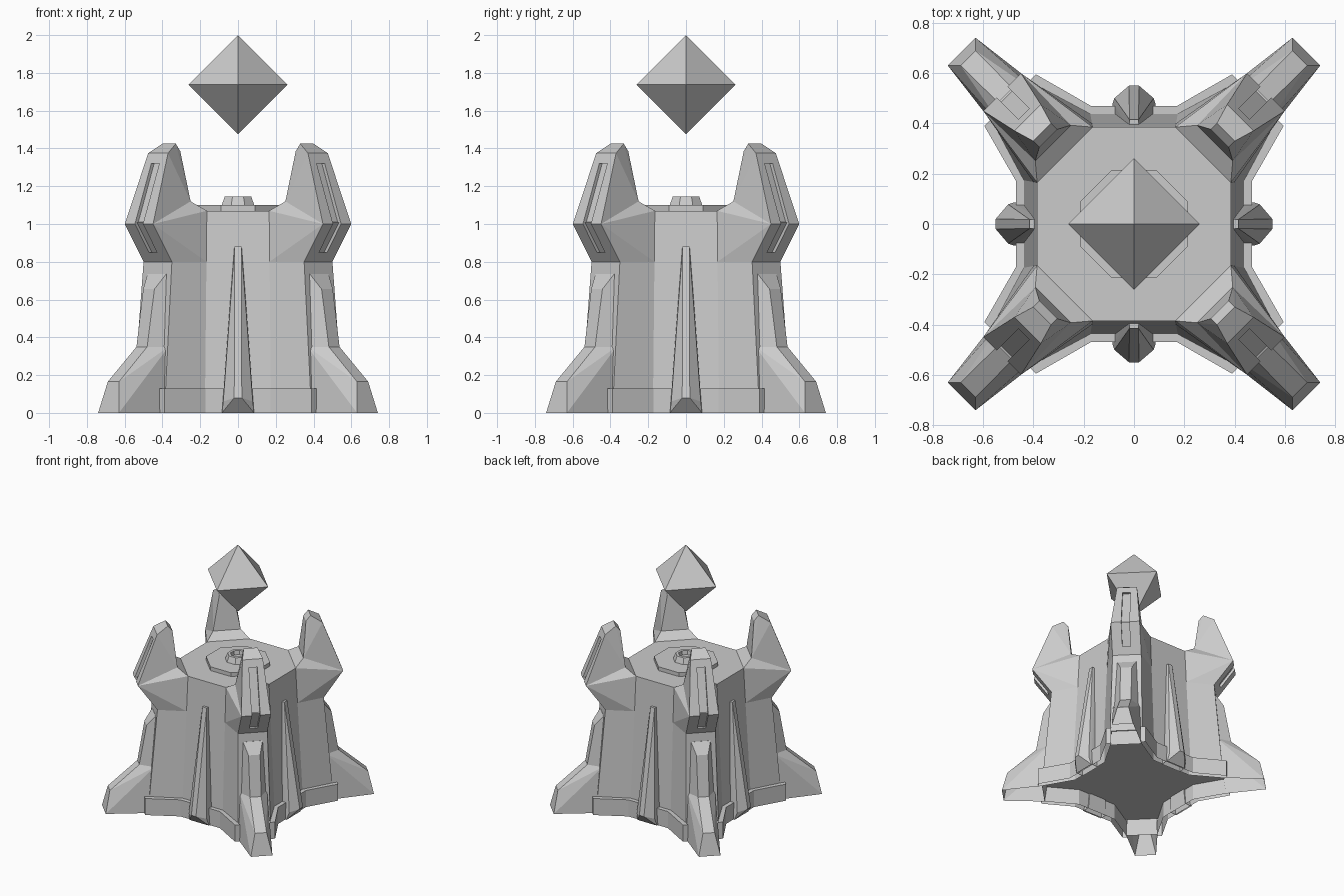
import bpy, bmesh, math
from mathutils import Matrix, Vector

if "Cube" in bpy.data.objects:
    bpy.data.objects.remove(bpy.data.objects["Cube"])

stone = bpy.data.materials.new("stone grey")
stone.use_nodes = True
GREY = (0.6, 0.6, 0.6, 1)
stone.diffuse_color = GREY
stone.node_tree.nodes["Principled BSDF"].inputs["Base Color"].default_value = GREY


def finish(name, bm):
    mesh = bpy.data.meshes.new(name)
    bm.to_mesh(mesh)
    bm.free()
    mesh.materials.append(stone)
    obj = bpy.data.objects.new(name, mesh)
    bpy.context.collection.objects.link(obj)
    return obj


def around(name, bm):
    """Place four copies about the z axis."""
    for i, side in enumerate(("front", "left", "back", "right")):
        part = bm.copy()
        bmesh.ops.rotate(part, verts=part.verts, matrix=Matrix.Rotation(i * math.pi / 2, 3, 'Z'))
        finish(f"{name}_{side}", part)
    bm.free()


def hull(points):
    bm = bmesh.new()
    verts = [bm.verts.new(p) for p in points]
    res = bmesh.ops.convex_hull(bm, input=verts)
    loose = {v for v in res["geom_interior"] + res["geom_unused"] if isinstance(v, bmesh.types.BMVert)}
    bmesh.ops.delete(bm, geom=list(loose), context='VERTS')
    bmesh.ops.dissolve_limit(bm, angle_limit=0.01, verts=bm.verts, edges=bm.edges)
    bmesh.ops.recalc_face_normals(bm, faces=bm.faces)
    return bm


def carve(bm, cutter_bm):
    """Return the solid with the cutter taken away."""
    solid, cutter = finish("solid", bm), finish("cutter", cutter_bm)
    mod = solid.modifiers.new("groove", 'BOOLEAN')
    mod.operation, mod.solver, mod.object = 'DIFFERENCE', 'EXACT', cutter
    result = bmesh.new()
    result.from_object(solid, bpy.context.evaluated_depsgraph_get())
    for obj in (solid, cutter):
        bpy.data.objects.remove(obj)
    return result


def open_bottom(bm):
    """Leave the underside hollow."""
    low = [f for f in bm.faces if max(v.co.z for v in f.verts) < 0.001]
    bmesh.ops.delete(bm, geom=low, context='FACES')
    return bm


def diagonal(r, t, z):
    """Pair of points at distance r along the front left diagonal, t to each side."""
    s = math.sqrt(0.5)
    return [Vector((s * (r + k * t), s * (k * t - r), z)) for k in (-1, 1)]


def pair(x, y, z):
    return [Vector((x, y, z)), Vector((-x, y, z))]


def loft(rings):
    bm = bmesh.new()
    loops = [[bm.verts.new(p) for p in ring] for ring in rings]
    n = len(loops[0])
    for a, b in zip(loops, loops[1:]):
        for i in range(n):
            bm.faces.new((a[i], a[(i + 1) % n], b[(i + 1) % n], b[i]))
    bm.faces.new(loops[0])
    bm.faces.new(loops[-1])
    bmesh.ops.recalc_face_normals(bm, faces=bm.faces)
    return bm


def star_ring(w, d, r, t, z):
    quarter = [Vector((w, -d, z)), *diagonal(r, t, z), Vector((d, -w, z))]
    return [Matrix.Rotation(i * math.pi / 2, 3, 'Z') @ p for i in range(4) for p in quarter]


def octagon(apothem, z):
    r = apothem / math.cos(math.pi / 8)
    return [(r * math.cos((i + .5) * math.pi / 4), r * math.sin((i + .5) * math.pi / 4), z) for i in range(8)]


# Star-shaped tower wall, its floor raised above the ground
finish("tower_wall", loft([star_ring(.174, .438, .66, .118, .125), star_ring(.167, .40, .601, .106, .8)]))

# Upper core with the flat octagonal deck
deck = []
for w, d, z in ((.167, .40, .8), (.165, .385, 1.07)):
    for x, y in ((w, d), (d, w)):
        deck += pair(x, y, z) + pair(x, -y, z)
finish("upper_core", hull(deck))

# Deck dais and the small cup on it
finish("dais", loft([octagon(.215, 1.06), octagon(.215, 1.10)]))
finish("dais_cup", loft([octagon(.09, 1.09), octagon(.07, 1.145), octagon(.05, 1.145), octagon(.045, 1.115)]))

# Corner horns: broad shoulder, then the tapering claw, with a groove down the outside
shoulder = [Vector(p) for p in ((.165, -.385, 1.07), (.385, -.165, 1.07), (.167, -.40, .8), (.40, -.167, .8))]
inner_base = diagonal(.455, .10, 1.12)
outer_knee = diagonal(.742, .106, 1.0)


def groove(*profile):
    points = []
    for r, z in profile:
        points += diagonal(r, .03, z) + diagonal(r + .1, .03, z)
    return hull(points)


around("horn_shoulder", carve(hull(shoulder + inner_base + outer_knee + diagonal(.601, .106, .8)),
                              groove((.755, 1.05), (.614, .85))))
around("horn_claw", carve(hull(inner_base + outer_knee + diagonal(.598, .074, 1.375)
                               + diagonal(.516, .05, 1.425) + diagonal(.482, .05, 1.385)),
                          groove((.598, 1.32), (.739, .95))))

# Corner buttresses: upper fin and spreading foot
knee = diagonal(.72, .04, .35) + diagonal(.62, .10, .35)
around("buttress_fin", hull(knee + diagonal(.56, .07, .735) + diagonal(.608, .07, .735)
                            + diagonal(.668, .042, .655)))
around("buttress_foot", open_bottom(hull(knee + diagonal(.933, .042, .165) + diagonal(.969, .078, 0)
                                         + diagonal(.67, .115, 0))))

# Tapering spike at the middle of each wall
around("wall_spike", open_bottom(hull(
    pair(.085, -.42, 0) + pair(.085, -.48, 0) + pair(.078, -.50, .06) + pair(.02, -.55, .08)
    + pair(.018, -.415, .88) + pair(.02, -.38, .88))))

# Base trim along each wall
half = ((.17, -.425), (.385, -.55), (.415, -.57), (.39, -.595), (.172, -.47))
outline = list(half) + [(-x, y) for x, y in reversed(half)]
around("base_trim", open_bottom(loft([[(x, y, z) for x, y in outline] for z in (0, .13)])))

# Floating crystal
c, h = 1.738, .262
finish("crystal", hull(pair(h, 0, c) + [Vector((0, h, c)), Vector((0, -h, c)),
                                        Vector((0, 0, c + h)), Vector((0, 0, c - h))]))
